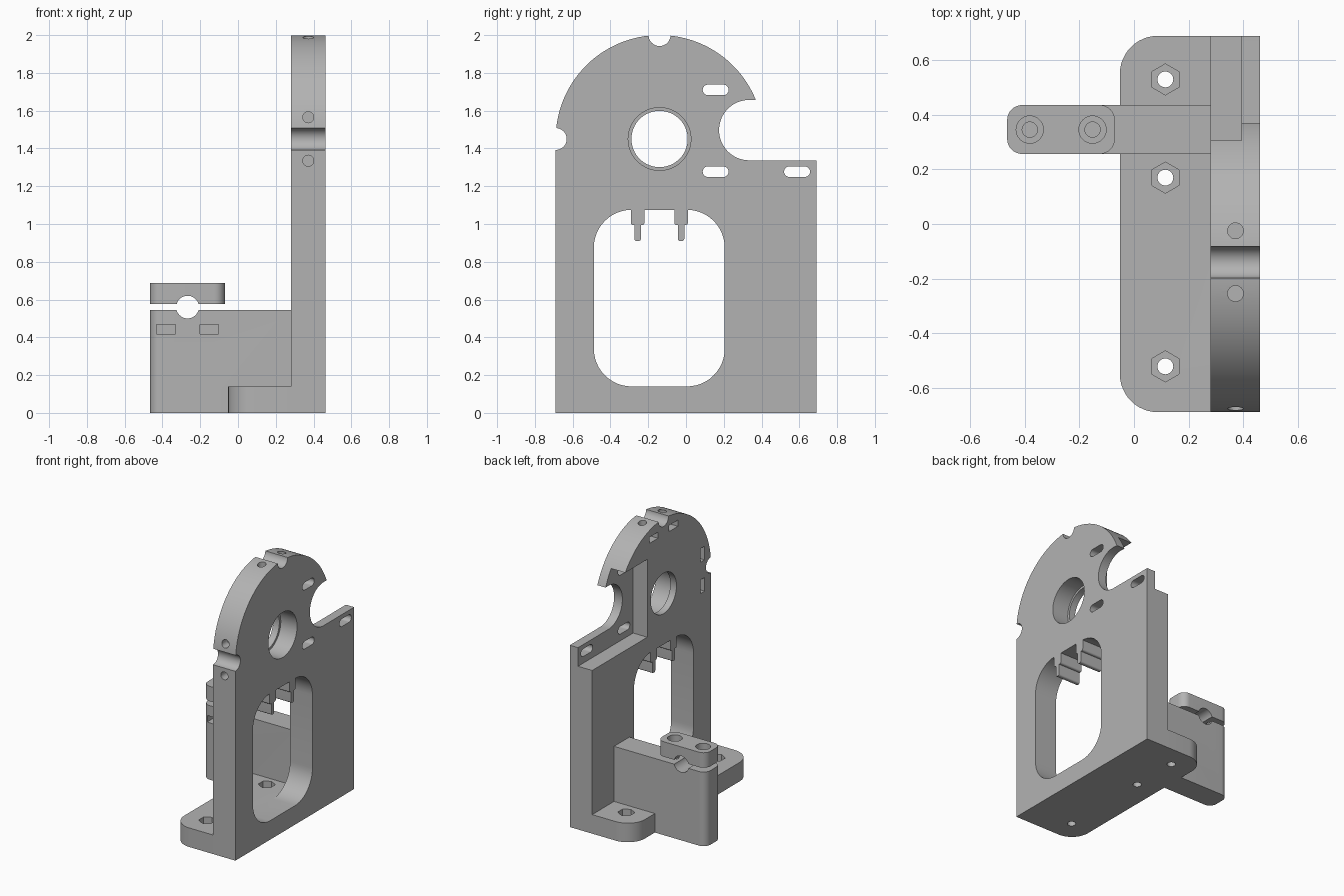
import bpy, bmesh
from math import sin, cos, radians, pi

cube = bpy.data.objects.get("Cube")
if cube:
    bpy.data.objects.remove(cube, do_unlink=True)

grey = bpy.data.materials.new("plain grey")
grey.use_nodes = True
colour = (0.45, 0.45, 0.45, 1)
grey.diffuse_color = colour
grey.node_tree.nodes["Principled BSDF"].inputs["Base Color"].default_value = colour


def arc(cu, cv, r, start, end, steps=24):
    """Points along an arc, angles in degrees."""
    angles = [radians(start + (end - start) * i / steps) for i in range(steps + 1)]
    return [(cu + r * cos(a), cv + r * sin(a)) for a in angles]


def circle(cu, cv, r, sides=48, turn=0):
    return arc(cu, cv, r, turn, turn + 360, sides)[:-1]


def rect(u0, u1, v0, v1, radii=(0, 0, 0, 0)):
    """Rectangle with a radius per corner, from low-low counterclockwise."""
    corners = [(u0, v0, 1, 1), (u1, v0, -1, 1), (u1, v1, -1, -1), (u0, v1, 1, -1)]
    pts = []
    for i, ((u, v, su, sv), r) in enumerate(zip(corners, radii)):
        if r:
            pts += arc(u + su * r, v + sv * r, r, 180 + 90 * i, 270 + 90 * i, 12)
        else:
            pts.append((u, v))
    return pts


def slot(cu, cv, w, h):
    r = min(w, h) * 0.499
    return rect(cu - w / 2, cu + w / 2, cv - h / 2, cv + h / 2, (r,) * 4)


def prism(name, axis, pts, lo, hi):
    """Extrude a 2D outline along an axis."""
    place = {"x": lambda u, v, d: (d, u, v),
             "y": lambda u, v, d: (u, d, v),
             "z": lambda u, v, d: (u, v, d)}[axis]
    bm = bmesh.new()
    low = [bm.verts.new(place(u, v, lo)) for u, v in pts]
    high = [bm.verts.new(place(u, v, hi)) for u, v in pts]
    bm.faces.new(low)
    bm.faces.new(high)
    n = len(pts)
    for i in range(n):
        j = (i + 1) % n
        bm.faces.new((low[i], low[j], high[j], high[i]))
    bmesh.ops.recalc_face_normals(bm, faces=bm.faces)
    mesh = bpy.data.meshes.new(name)
    bm.to_mesh(mesh)
    bm.free()
    mesh.materials.append(grey)
    ob = bpy.data.objects.new(name, mesh)
    bpy.context.collection.objects.link(ob)
    return ob


def combine(target, operation, tools):
    """Apply booleans one by one, then drop the tool objects."""
    for tool in tools:
        mod = target.modifiers.new("bool", "BOOLEAN")
        mod.operation = operation
        mod.solver = "EXACT"
        mod.object = tool
        graph = bpy.context.evaluated_depsgraph_get()
        mesh = bpy.data.meshes.new_from_object(target.evaluated_get(graph))
        target.modifiers.clear()
        target.data = mesh
        bpy.data.objects.remove(tool, do_unlink=True)


def cut(axis, pts, lo, hi):
    ob = prism("cutter", axis, pts, lo, hi)
    ob.hide_render = True
    return ob


BACK, FACE = 0.28, 0.462          # plate thickness range in x
HUB_Y, HUB_Z, HUB_R = -0.14, 1.45, 0.55

# Upright plate with domed top and open mouth
outline = [(-0.69, 0), (0.69, 0)]
outline += [(0.69, 1.337)] + arc(0.335, 1.497, 0.16, -90, -270, 32)
outline += arc(HUB_Y, HUB_Z, HUB_R, 22, 180, 64)
plate = prism("mounting_bracket", "x", outline, BACK, FACE)

# Window, stepped bore, rear recess and perimeter notches
cutters = [
    cut("x", rect(-0.488, 0.205, 0.14, 1.075, (0.2,) * 4), 0, 1),
    cut("x", circle(HUB_Y, HUB_Z, 0.149, 64), 0, 1),
    cut("x", circle(HUB_Y, HUB_Z, 0.166, 64), 0.33, 1),
    cut("x", rect(0.05, 0.9, 1.2, 1.772), 0, 0.395),
    cut("x", circle(HUB_Y, HUB_Z + HUB_R, 0.058), 0, 1),
    cut("x", circle(HUB_Y - HUB_R, HUB_Z, 0.058), 0, 1),
]
# Through slots
for y, z in ((0.157, 1.71), (0.157, 1.277), (0.588, 1.277)):
    cutters.append(cut("x", slot(y, z, 0.137, 0.056), 0, 1))
# Screw holes with nut slots beside each notch
for s in (-0.115, 0.115):
    cutters.append(cut("z", circle(0.372, HUB_Y + s, 0.029, 24), 1.8, 2.1))
    cutters.append(cut("y", circle(0.372, HUB_Z + s, 0.029, 24), -0.8, -0.5))
    y, z = HUB_Y + s, HUB_Z + s
    cutters.append(cut("x", rect(y - 0.05, y + 0.05, 1.88, 1.925), 0.2, 0.42))
    cutters.append(cut("x", rect(-0.615, -0.57, z - 0.05, z + 0.05), 0.2, 0.42))
combine(plate, "DIFFERENCE", cutters)

# Stepped ribs hanging into the window
ribs = []
for y in (-0.256, -0.026):
    ribs.append(prism("rib", "x", rect(y - 0.036, y + 0.036, 0.995, 1.12, (0.012, 0.012, 0, 0)), BACK, FACE))
    ribs.append(prism("rib_tip", "x", rect(y - 0.017, y + 0.017, 0.91, 1.05, (0.012, 0.012, 0, 0)), BACK, FACE))
combine(plate, "UNION", ribs)

# Foot with nut pockets and bolt holes
foot = prism("foot", "z", rect(-0.052, 0.4, -0.69, 0.69, (0.14, 0, 0, 0.14)), 0, 0.14)

# Clamp arm with screw holes and front nut slots
arm = prism("clamp_arm", "z", rect(-0.465, 0.35, 0.257, 0.436, (0.055, 0, 0, 0.055)), 0, 0.545)
ROD = circle(-0.267, 0.56, 0.06)
cutters = [cut("y", ROD, 0, 1)]
for x in (-0.382, -0.152):
    cutters.append(cut("z", circle(x, 0.346, 0.028, 32), 0.38, 1))
    cutters.append(cut("y", rect(x - 0.05, x + 0.05, 0.418, 0.467), 0.1, 0.395))
combine(arm, "DIFFERENCE", cutters)
combine(plate, "UNION", [foot, arm])

cutters = []
for y in (0.53, 0.17, -0.522):
    cutters.append(cut("z", circle(0.115, y, 0.029, 32), -0.1, 0.3))
    cutters.append(cut("z", circle(0.115, y, 0.057, 6, 30), 0.07, 0.3))
combine(plate, "DIFFERENCE", cutters)

# Separate clamp cap with counterbored screw holes
cap = prism("clamp_cap", "z", rect(-0.465, -0.07, 0.257, 0.436, (0.055,) * 4), 0.577, 0.687)
cutters = [cut("y", ROD, 0, 1)]
for x in (-0.382, -0.152):
    cutters.append(cut("z", circle(x, 0.346, 0.028, 32), 0.4, 1))
    cutters.append(cut("z", circle(x, 0.346, 0.05, 32), 0.64, 1))
combine(cap, "DIFFERENCE", cutters)

# Smooth the curved walls, keep edges sharp
for ob in (plate, cap):
    bpy.ops.object.select_all(action="DESELECT")
    ob.select_set(True)
    bpy.context.view_layer.objects.active = ob
    bpy.ops.object.shade_smooth_by_angle(angle=radians(30))
